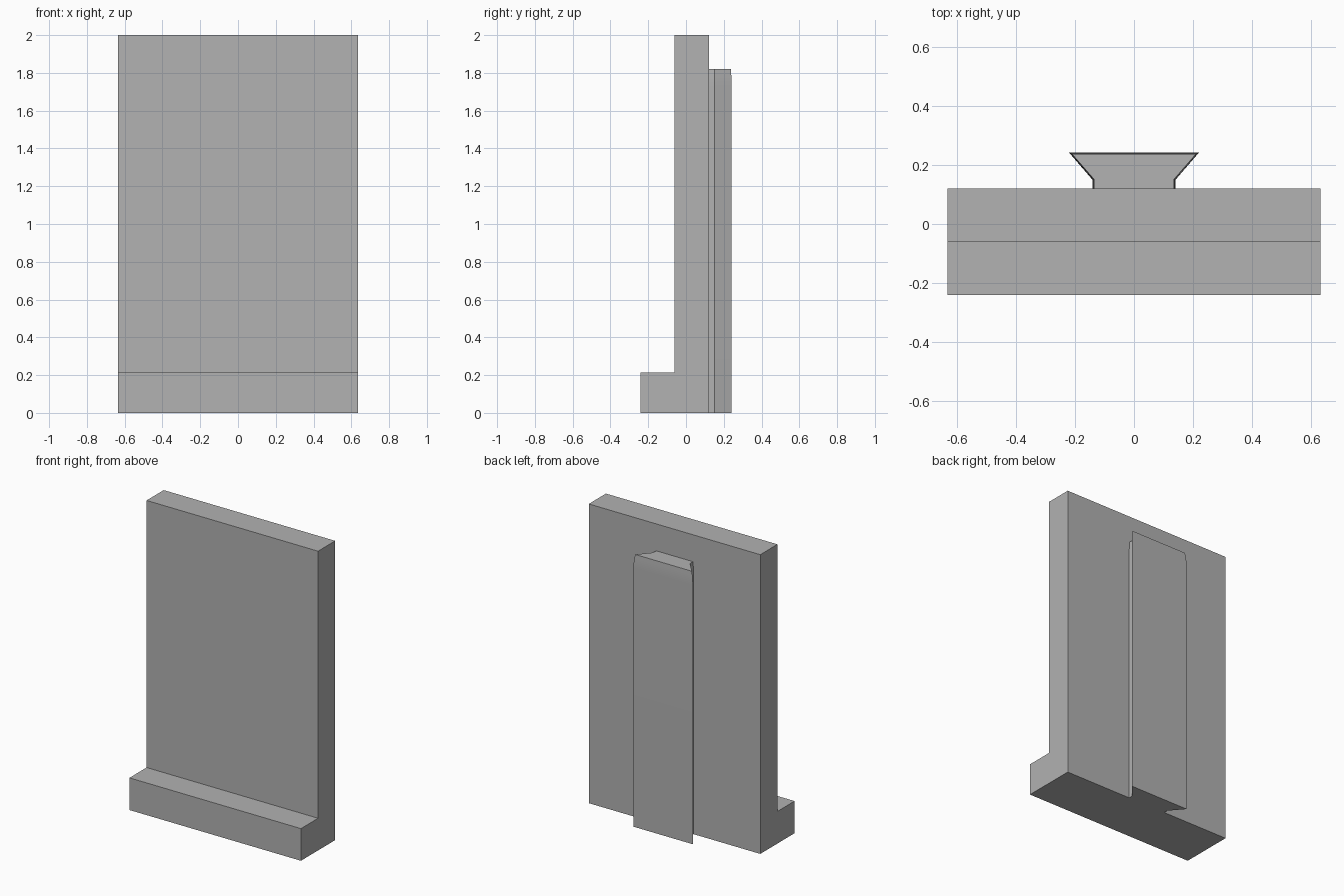
import bpy
import bmesh

cube = bpy.data.objects.get("Cube")
if cube:
    bpy.data.objects.remove(cube, do_unlink=True)

# Single flat grey
grey = bpy.data.materials.new("plain_grey")
grey.use_nodes = True
colour = (0.445, 0.445, 0.445, 1)
grey.diffuse_color = colour
grey.node_tree.nodes["Principled BSDF"].inputs["Base Color"].default_value = colour


def loft(name, sections):
    """Join equal-length closed sections with quads and cap both ends."""
    bm = bmesh.new()
    rings = [[bm.verts.new(p) for p in s] for s in sections]
    count = len(rings[0])
    for a, b in zip(rings, rings[1:]):
        for i in range(count):
            j = (i + 1) % count
            bm.faces.new((a[i], a[j], b[j], b[i]))
    bm.faces.new(rings[0])
    bm.faces.new(rings[-1])
    bmesh.ops.recalc_face_normals(bm, faces=bm.faces)
    mesh = bpy.data.meshes.new(name)
    bm.to_mesh(mesh)
    bm.free()
    mesh.materials.append(grey)
    obj = bpy.data.objects.new(name, mesh)
    bpy.context.collection.objects.link(obj)
    return obj


# Upright plate with a front ledge, one L profile drawn across the width
half_width = 0.634
l_profile = [(-0.241, 0), (0.121, 0), (0.121, 2), (-0.06, 2), (-0.06, 0.215), (-0.241, 0.215)]
loft("plate_with_ledge", [[(x, y, z) for y, z in l_profile] for x in (-half_width, half_width)])


# Dovetail rail on the back, easing inward near its top
def rail_section(z, inset):
    side = [(0.141 - inset, 0.121),
            (0.141 - inset, 0.15 + inset * 0.4),
            (0.22 - inset * 2, 0.242 - inset)]
    outline = side + [(-x, y) for x, y in reversed(side)]
    return [(x, y, z) for x, y in outline]


steps = [(0, 0), (1.73, 0), (1.76, 0.0007), (1.79, 0.0025), (1.82, 0.005)]
rail = loft("dovetail_rail", [rail_section(z, d) for z, d in steps])
bpy.context.view_layer.objects.active = rail
rail.select_set(True)
bpy.ops.object.shade_smooth_by_angle()
rail.select_set(False)
